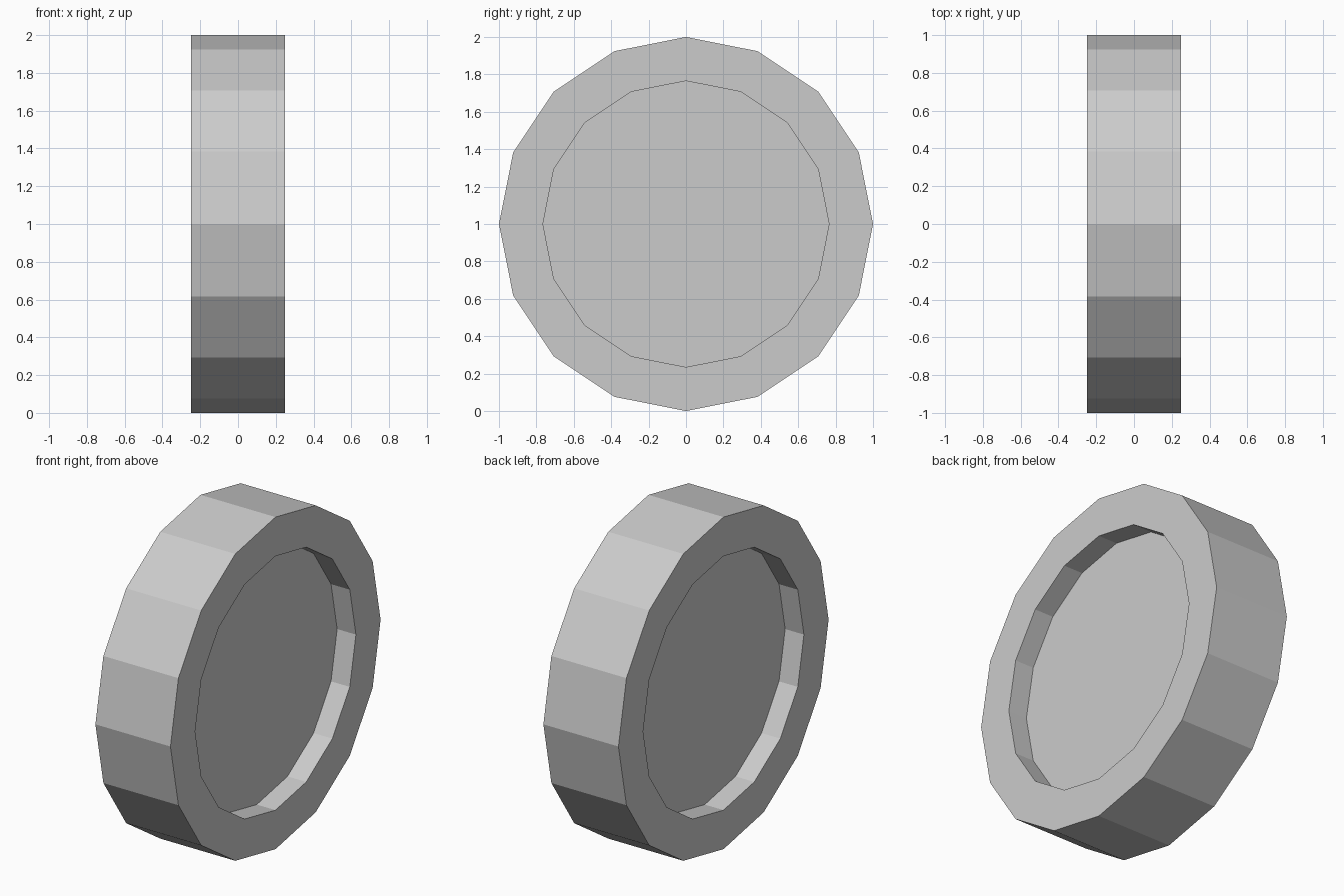
import bpy, bmesh
from math import cos, sin, tau

SIDES = 16
OUTER_RADIUS, INNER_RADIUS = 1.0, 0.765
HALF_WIDTH, HALF_FLOOR = 0.25, 0.125

cube = bpy.data.objects.get("Cube")
if cube:
    bpy.data.objects.remove(cube, do_unlink=True)

# Plain grey used for the whole wheel
grey = bpy.data.materials.new("light grey")
grey.use_nodes = True
colour = (0.6, 0.6, 0.6, 1)
grey.diffuse_color = colour
grey.node_tree.nodes["Principled BSDF"].inputs["Base Color"].default_value = colour

bm = bmesh.new()


def ring(radius, x):
    """Regular polygon of vertices around the x axis."""
    angles = [tau * i / SIDES for i in range(SIDES)]
    return [bm.verts.new((x, radius * cos(a), 1 + radius * sin(a))) for a in angles]


# Profile from one recessed hub face, over the tread, to the other
profile = [(INNER_RADIUS, -HALF_FLOOR), (INNER_RADIUS, -HALF_WIDTH),
           (OUTER_RADIUS, -HALF_WIDTH), (OUTER_RADIUS, HALF_WIDTH),
           (INNER_RADIUS, HALF_WIDTH), (INNER_RADIUS, HALF_FLOOR)]
rings = [ring(r, x) for r, x in profile]
for a, b in zip(rings, rings[1:]):
    for i in range(SIDES):
        j = (i + 1) % SIDES
        bm.faces.new((a[i], a[j], b[j], b[i]))

# Flat hub floors close both sides
bm.faces.new(rings[0])
bm.faces.new(rings[-1])
bmesh.ops.recalc_face_normals(bm, faces=bm.faces)

mesh = bpy.data.meshes.new("wheel")
bm.to_mesh(mesh)
bm.free()
mesh.materials.append(grey)
bpy.context.collection.objects.link(bpy.data.objects.new("wheel", mesh))
